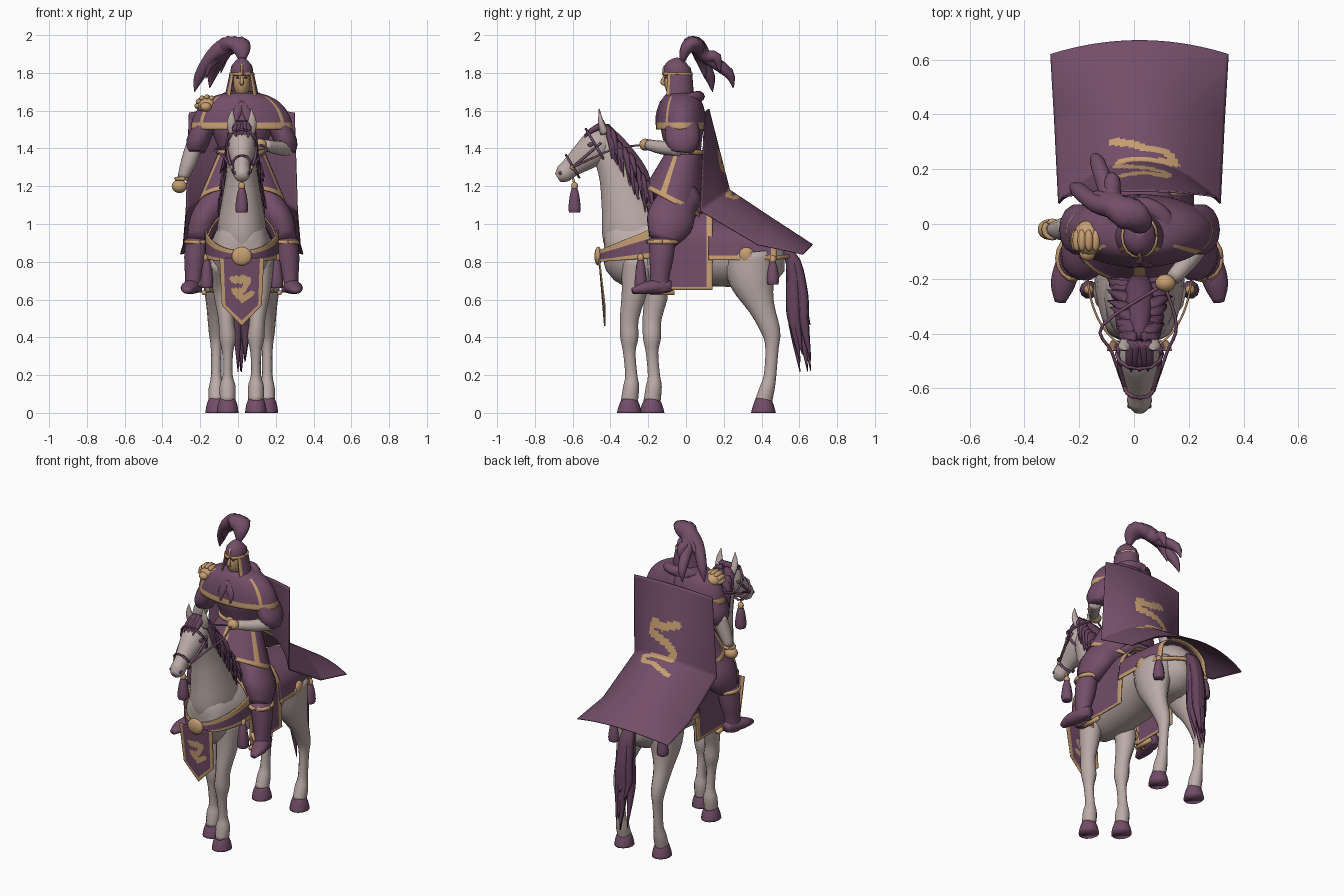
import bpy, bmesh, math, random
from math import sin, cos, pi
from mathutils import Vector

random.seed(7)
cube = bpy.data.objects.get("Cube")
if cube:
    bpy.data.objects.remove(cube)

CENTRE = .02          # the horse stands slightly to its left
SIDES = (("left", 1), ("right", -1))


def material(name, colour):
    mat = bpy.data.materials.new(name)
    mat.use_nodes = True
    mat.diffuse_color = (*colour, 1)
    mat.node_tree.nodes["Principled BSDF"].inputs["Base Color"].default_value = (*colour, 1)
    return mat


purple = material("purple cloth", (.17, .075, .14))
gold = material("tan gold", (.56, .34, .165))
grey = material("horse grey", (.5, .41, .39))
hair = material("dark purple hair", (.13, .055, .11))


def add_mesh(name, verts, faces, mats, smooth=True):
    mesh = bpy.data.meshes.new(name)
    mesh.from_pydata([(x + CENTRE, y, z) for x, y, z in verts], [], faces)
    for mat in mats:
        mesh.materials.append(mat)
    mesh.polygons.foreach_set("use_smooth", [smooth] * len(mesh.polygons))
    obj = bpy.data.objects.new(name, mesh)
    bpy.context.collection.objects.link(obj)
    return obj


def spline(points, steps):
    padded = [points[0], *points, points[-1]]
    out = []
    for quad in zip(padded, padded[1:], padded[2:], padded[3:]):
        for k in range(steps):
            t = k / steps
            out.append([(2*b + (c - a)*t + (2*a - 5*b + 4*c - d)*t*t + (3*b - a - 3*c + d)*t**3) / 2
                        for a, b, c, d in zip(*quad)])
    return out + [points[-1]]


def loft(name, paths, mat, sides=12, steps=3):
    """Elliptical tubes; each path point is x, y, z, half width, half depth."""
    verts, faces = [], []
    for path in paths:
        rows = spline([(*p, p[-1]) if len(p) == 4 else p for p in path], steps)
        spots = [Vector(r[:3]) for r in rows]
        start = len(verts)
        for i, row in enumerate(rows):
            along = (spots[min(i + 1, len(rows) - 1)] - spots[max(i - 1, 0)]).normalized()
            axis = Vector((1, 0, 0)) if abs(along.x) < .9 else Vector((0, 1, 0))
            across = (axis - along * axis.dot(along)).normalized()
            other = along.cross(across)
            for k in range(sides):
                a = 2 * pi * k / sides
                verts.append(spots[i] + across * cos(a) * max(row[3], .001) + other * sin(a) * max(row[4], .001))
        for i in range(len(rows) - 1):
            for k in range(sides):
                a, b = start + i*sides + k, start + i*sides + (k + 1) % sides
                faces.append((a, b, b + sides, a + sides))
        faces.append(tuple(range(start, start + sides))[::-1])
        faces.append(tuple(range(len(verts) - sides, len(verts))))
    return add_mesh(name, verts, faces, [mat])


def cord(name, points, radius, mat, steps=4):
    return loft(name, [[(*p, radius) for p in points]], mat, 6, steps)


def ring(name, centre, rx, ry, radius, mat):
    x, y, z = centre
    cord(name, [(x + rx*cos(k*pi/8), y + ry*sin(k*pi/8), z) for k in range(17)], radius, mat, 1)


def ball(name, centre, scale, mat):
    bm = bmesh.new()
    bmesh.ops.create_uvsphere(bm, u_segments=14, v_segments=10, radius=1)
    verts = [tuple(c + v*s for c, v, s in zip(centre, vert.co, scale)) for vert in bm.verts]
    faces = [[v.index for v in f.verts] for f in bm.faces]
    bm.free()
    return add_mesh(name, verts, faces, [mat])


def surface(name, shape, columns, rows, is_gold, thickness=.008):
    """Cloth sheet over u in -1..1, v in 0..1, trimmed in gold by a rule."""
    verts = [shape(2*i/columns - 1, j/rows) for j in range(rows + 1) for i in range(columns + 1)]
    faces, index = [], []
    for j in range(rows):
        for i in range(columns):
            a = j * (columns + 1) + i
            faces.append((a, a + 1, a + columns + 2, a + columns + 1))
            index.append(int(is_gold((2*i + 1)/columns - 1, (j + .5)/rows)))
    obj = add_mesh(name, verts, faces, [purple, gold])
    obj.data.polygons.foreach_set("material_index", index)
    solid = obj.modifiers.new("thickness", "SOLIDIFY")
    solid.thickness, solid.offset = thickness, 0


def near(u, v, path, wide, tall, width):
    """True when a cell lies within the stroke of a painted emblem."""
    here = Vector((u*wide, v*tall))
    for (a, b), (c, d) in zip(path, path[1:]):
        p, q = Vector((a*wide, b*tall)), Vector((c*wide, d*tall))
        t = max(0, min(1, (here - p).dot(q - p) / (q - p).length_squared))
        if (here - p.lerp(q, t)).length < width:
            return True
    return False


def along_keys(keys, v):
    t = v * (len(keys) - 1)
    i = min(int(t), len(keys) - 2)
    return Vector(keys[i]).lerp(Vector(keys[i + 1]), t - i)


def tassel(name, x, y, z, length):
    ball(name + "_knot", (x, y, z), (.018, .018, .024), gold)
    loft(name, [[(x, y, z, .012), (x, y, z - length*.3, .025), (x, y, z - length*.8, .034), (x, y, z - length, .03)]], purple, 10)


# Horse body, neck and head
loft("horse_body", [[(0, -.43, .93, .05, .05), (0, -.38, .92, .12, .14), (0, -.25, .86, .16, .21), (0, -.05, .84, .17, .19),
                     (0, .15, .84, .17, .17), (0, .32, .83, .18, .17), (0, .44, .82, .15, .15), (0, .52, .82, .06, .07)]], grey, 20)
loft("horse_neck", [[(0, -.22, .86, .12, .18), (0, -.27, .97, .13, .18), (0, -.31, 1.1, .11, .14), (0, -.35, 1.25, .085, .11),
                     (0, -.4, 1.38, .07, .09), (0, -.43, 1.46, .05, .06)]], grey, 16)
loft("horse_head", [[(0, -.41, 1.45, .05, .06), (0, -.47, 1.41, .075, .09), (0, -.54, 1.355, .062, .075),
                     (0, -.61, 1.3, .043, .053), (0, -.65, 1.265, .045, .048), (0, -.68, 1.245, .025, .025)]], grey, 16)
for side, s in SIDES:
    loft(side + "_horse_ear", [[(s*.045, -.43, 1.48, .025), (s*.055, -.45, 1.54, .024, .015), (s*.05, -.46, 1.61, .002)]], grey, 8)
    ball(side + "_horse_eye", (s*.067, -.505, 1.42), (.01, .016, .012), hair)
    ball(side + "_nostril", (s*.035, -.665, 1.27), (.01, .01, .01), hair)

# Horse legs and hooves
for side, s, reach in (("left", 1, -.3), ("right", -1, -.18)):
    x = s * .075
    loft(side + "_front_leg", [[(x*1.2, -.25, .82, .08, .1), (x*1.2, reach*.9, .66, .065, .07), (x*1.1, reach, .5, .042, .05),
                                (x, reach, .4, .045, .048), (x, reach, .32, .029, .033), (x, reach + .01, .2, .027, .032),
                                (x, reach + .01, .14, .042, .042), (x, reach, .06, .04, .045)]], grey)
    loft(side + "_front_hoof", [[(x, reach, 0, .058, .066), (x, reach, .04, .052, .055), (x, reach, .075, .04, .04)]], purple)
    x = s * .135
    loft(side + "_hind_leg", [[(x*.8, .33, .84, .1, .15), (x*.9, .35, .7, .085, .12), (x, .4, .56, .052, .07),
                               (x, .45, .43, .04, .05), (x, .455, .34, .029, .035), (x, .445, .2, .028, .033),
                               (x, .43, .13, .04, .04), (x, .41, .06, .04, .045)]], grey)
    loft(side + "_hind_hoof", [[(x, .41, 0, .058, .066), (x, .41, .04, .052, .055), (x, .41, .075, .04, .042)]], purple)

# Mane, forelock and tail
locks = [[(0, -.42, 1.49, .03, .04), (0, -.34, 1.4, .05), (0, -.25, 1.26, .06), (0, -.2, 1.12, .04)]]
for k in range(48):
    t, s = k / 48, (-1) ** k
    y, z, drift = -.42 + t*.22, 1.51 - t*.33, random.uniform(-.025, .025)
    locks.append([(s*.01, y, z, .024), (s*(.05 + t*.035), y + .02 + drift, z - .03, .028, .018),
                  (s*(.08 + t*.04 + drift), y + .04 + drift, z - .17 + drift*2, .002)])
for k in range(5):
    x = (k - 2) * .012
    locks.append([(x, -.43, 1.53, .022), (x*1.5, -.5, 1.495, .016), (x*1.2, -.54, 1.45 + random.uniform(-.01, .02), .002)])
loft("mane", locks, hair, 6)
strands = []
for k in range(14):
    x, y, low = random.uniform(-.03, .03), random.uniform(-.04, .035), random.uniform(0, .28)
    strands.append([(0, .51, .87, .022), (x*.7, .57 + y*.4, .8, .028), (x, .595 + y, .62, .028),
                    (x*1.2, .6 + y, .46 + low*.3, .026), (x, .635 + y, .2 + low, .002)])
loft("tail", strands, hair, 7)

# Bridle, reins and chin tassel
for name, y, z, r in (("noseband", -.6, 1.305, .056), ("browband", -.475, 1.41, .088)):
    cord(name, [(r*.95*cos(a*pi/6), y - r*.62*sin(a*pi/6), z + r*1.05*sin(a*pi/6)) for a in range(13)], .007, purple, 1)
for side, s in SIDES:
    cord(side + "_cheek_strap", [(s*.052, -.6, 1.3), (s*.072, -.53, 1.36), (s*.076, -.45, 1.43)], .008, purple)
    ball(side + "_bit_ring", (s*.053, -.6, 1.3), (.008, .014, .014), gold)
    cord(side + "_rein", [(s*.055, -.6, 1.3), (s*.1, -.47, 1.36), (s*.135, -.37, 1.4), (.09, -.22, 1.42)], .006, purple)
cord("tassel_cord", [(0, -.6, 1.25), (0, -.59, 1.21)], .007, gold)
tassel("chin_tassel", 0, -.59, 1.2, .14)

# Chest collar, medallion and banner
surface("chest_collar", lambda u, v: (.19*sin(u*pi/2), -.17 - .29*cos(u*pi/2), .98 - .12*cos(u*pi/2) - v*(.06 + .1*(1 - cos(u*pi/2)))),
        40, 16, lambda u, v: v < .34 or v > .8)
ball("chest_medallion", (0, -.465, .83), (.055, .02, .05), gold)
emblem = [(-.4, .36), (.05, .31), (.3, .37), (.1, .47), (-.35, .56), (0, .6), (.45, .62)]
surface("chest_banner", lambda u, v: (u*(.118 - .013*v), -.46 + v*.03, .82 - v*(.36 - .11*abs(u))),
        32, 36, lambda u, v: abs(u) > .81 or v > .91 or near(u, v, emblem, .115, .33, .018))


# Saddle cloths draped over the back
def drape(u, y, width, crest, hem):
    t, s = abs(u), (1 if u > 0 else -1)
    if t < .5:
        return (s*width*sin(t*pi), y, .88 + (crest - .88)*cos(t*pi))
    return (s*(width + (t - .5)*.02), y, .88 - (t - .5)*2*(.88 - hem))


surface("saddle_cloth", lambda u, v: drape(u, -.18 + v*.32, .186, 1.08, .65), 60, 30,
        lambda u, v: abs(u) > .95 or v < .08 or v > .91)
surface("rump_cloth", lambda u, v: drape(u, .12 + v*.36, .192 - .03*v*v, 1.03 - .04*v, .81), 48, 24,
        lambda u, v: abs(u) > .85 or v > .93)
loft("saddle", [[(0, -.2, 1.1, .06, .02), (0, -.14, 1.07, .13, .04), (0, .05, 1.07, .14, .04), (0, .13, 1.11, .1, .02)]], purple)
cord("breeching_strap", [(-.185, .32, .83), (-.16, .46, .82), (0, .545, .83), (.16, .46, .82), (.185, .32, .83)], .012, gold)
for side, s in SIDES:
    ball(side + "_rump_disc", (s*.19, .32, .835), (.02, .042, .042), gold)
    tassel(side + "_rump_tassel", s*.175, .46, .81, .13)
    tassel(side + "_chest_tassel", s*.185, -.24, .82, .16)
    cord(side + "_stirrup", [(s*.2, -.17, .73), (s*.155, -.17, .64), (s*.24, -.17, .64), (s*.2, -.17, .73)], .012, gold, 1)
    cord(side + "_stirrup_tread", [(s*.2, -.19, .635), (s*.2, -.06, .635)], .014, gold, 1)

# Rider legs and boots
for side, s in SIDES:
    loft(side + "_leg", [[(s*.07, 0, 1.15, .1, .1), (s*.15, -.06, 1.08, .085, .12), (s*.205, -.09, 1, .078, .125),
                          (s*.23, -.125, .91, .06, .075)]], purple, 14)
    loft(side + "_boot", [[(s*.235, -.125, .92, .06, .072), (s*.245, -.13, .82, .06, .065), (s*.255, -.14, .71, .045, .052),
                           (s*.255, -.14, .64, .045, .06)]], purple, 14)
    ring(side + "_boot_cuff", (s*.233, -.125, .905), .062, .076, .013, gold)
    loft(side + "_foot", [[(s*.25, -.08, .67, .03), (s*.26, -.14, .67, .045, .04), (s*.28, -.22, .66, .045, .032),
                           (s*.29, -.285, .645, .02, .015)]], purple)

# Rider torso, tunic skirt, belt and shoulder cape
loft("torso", [[(0, -.02, 1.12, .15, .12), (0, -.01, 1.36, .118, .09), (0, -.02, 1.5, .16, .115),
                (0, -.01, 1.6, .15, .1), (0, -.02, 1.7, .06, .06)]], purple, 18)
surface("tunic_skirt", lambda u, v: ((.12 + .11*v)*sin(u*pi), -.01 - .055*v - (.092 + .06*v)*cos(u*pi), 1.38 - v*(.27 - .08*cos(u*pi))),
        60, 20, lambda u, v: v > .91 or abs(u) < .04 or abs(abs(u) - .36) < .025)
ring("belt", (0, -.01, 1.38), .125, .097, .013, gold)
ball("belt_buckle", (0, -.11, 1.38), (.03, .012, .025), gold)
surface("shoulder_cape", lambda u, v: ((.06 + .205*sin(v*pi/2))*sin(u*pi), -.025 - (.06 + .07*sin(v*pi/2))*cos(u*pi), 1.69 - .19*(1 - cos(v*pi/2))),
        56, 24, lambda u, v: v > .87 or (v > .3 and abs(abs(u) - .3) < .025))
loft("scarf", [[(.1*sin(k*pi/6), -.02 - .085*cos(k*pi/6), 1.655 - .02*cos(k*pi/6), .035, .03) for k in range(13)]], purple, 10, 2)
loft("scarf_tails", [[(0, -.12, 1.64, .02), (s*.03, -.15, 1.58, .025, .01), (s*.035, -.155, 1.52, .005)] for s in (-1, 1)], purple, 8)

# Rider arms
for side, s in SIDES:
    loft(side + "_sleeve", [[(s*.15, -.02, 1.6, .06), (s*.2, -.02, 1.51, .058, .09), (s*.235, -.02, 1.43, .06, .09),
                             (s*.24, -.025, 1.38, .045, .06)]], purple, 14)
loft("left_forearm", [[(.24, -.04, 1.4, .042), (.18, -.13, 1.405, .036), (.12, -.2, 1.42, .028)]], grey)
ball("left_hand", (.095, -.215, 1.42), (.038, .032, .032), gold)
loft("right_forearm", [[(-.25, -.01, 1.42, .044), (-.28, -.02, 1.33, .042), (-.315, -.02, 1.24, .027)]], grey)
ball("right_fist", (-.33, -.02, 1.2), (.042, .038, .036), gold)
ring("right_cuff", (-.318, -.02, 1.24), .03, .03, .01, gold)

# Beast-head shoulder guard
ball("shoulder_guard", (-.185, -.05, 1.63), (.058, .065, .045), gold)
ball("shoulder_guard_muzzle", (-.19, -.105, 1.62), (.03, .03, .025), gold)
for k in range(7):
    a = k * pi / 6
    ball("shoulder_guard_tuft", (-.185 + .05*cos(a), -.06, 1.625 + .045*sin(a)), (.016, .04, .016), gold)

# Rider head, helmet and neck guard
ball("face", (0, -.05, 1.755), (.046, .066, .09), gold)
loft("nose", [[(0, -.113, 1.785, .006), (0, -.126, 1.75, .011), (0, -.11, 1.74, .008)]], gold, 8)
for side, s in SIDES:
    ball(side + "_eye", (s*.022, -.108, 1.775), (.009, .006, .005), hair)
loft("helmet", [[(0, -.045, 1.785, .06, .074), (0, -.045, 1.83, .057, .07), (0, -.04, 1.86, .036, .044), (0, -.035, 1.878, .012)]], purple, 16)
ring("helmet_rim", (0, -.045, 1.795), .06, .074, .009, gold)
cord("helmet_crest", [(0, -.12, 1.79), (0, -.115, 1.83), (0, -.08, 1.862)], .007, gold)
surface("neck_guard", lambda u, v: ((.06 + .03*v)*sin(u*pi*.74), -.045 + (.074 + .01*v)*cos(u*pi*.74), 1.8 - .14*v), 40, 12,
        lambda u, v: abs(u) > .92 or v > .9)

# Helmet plume with split tips
loft("plume", [[(0, -.02, 1.86, .014), (0, -.005, 1.915, .045, .03), (-.02, .025, 1.95, .062, .042), (-.08, .06, 1.94, .055, .045),
                (-.13 + spread, .09 + spread*.5, 1.89, .034), (x*.9, y*.9, z + .08, .028), (x, y, z, .002)]
               for x, y, z, spread in ((-.17, .25, 1.72, .02), (-.25, .14, 1.7, -.03), (-.19, .1, 1.77, 0), (-.11, .18, 1.8, .03))], purple, 12)

# Long cape with painted serpent
spine = [(.12, 1.61), (.23, 1.18), (.44, 1.04), (.67, .89)]
border = [(.1, 1.59), (.075, 1.07), (.38, .89), (.62, .84)]
serpent = [(-.28, .17), (.05, .2), (.3, .18), (.34, .23), (-.1, .265), (-.28, .3), (-.2, .34), (.15, .335), (.42, .36), (.35, .4),
           (.05, .41), (-.3, .46)]


def cape_point(u, v):
    y, z = along_keys(spine, v).lerp(along_keys(border, v), u*u)
    return (u*(.28 + .045*v), y, z)


surface("cape", cape_point, 60, 90, lambda u, v: near(u, v, serpent, .3, 1.2, .022), .006)
